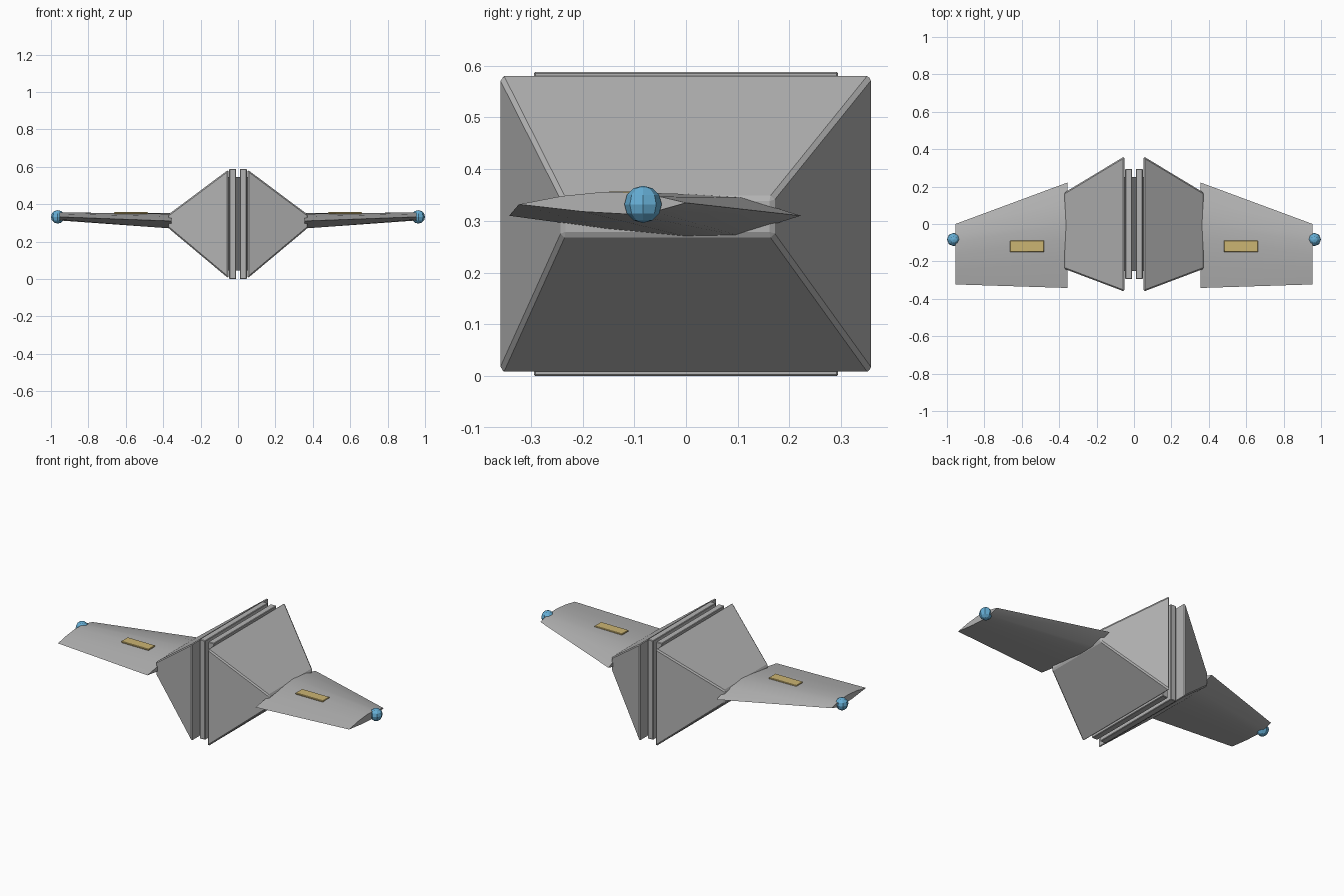
import bpy, bmesh, math
from mathutils import Vector

if "Cube" in bpy.data.objects:
    bpy.data.objects.remove(bpy.data.objects["Cube"], do_unlink=True)


def material(name, rgb):
    m = bpy.data.materials.new(name)
    m.use_nodes = True
    m.diffuse_color = (*rgb, 1)
    m.node_tree.nodes["Principled BSDF"].inputs["Base Color"].default_value = (*rgb, 1)
    return m


GREY = material("hull grey", (0.45, 0.45, 0.45))
DARK = material("core dark grey", (0.13, 0.13, 0.13))
BLUE = material("lamp blue", (0.13, 0.42, 0.66))
GOLD = material("panel gold", (0.60, 0.46, 0.17))


def finish(name, bm, mat, bevel=0, smooth=None):
    bmesh.ops.recalc_face_normals(bm, faces=bm.faces)
    mesh = bpy.data.meshes.new(name)
    bm.to_mesh(mesh)
    bm.free()
    mesh.materials.append(mat)
    ob = bpy.data.objects.new(name, mesh)
    bpy.context.collection.objects.link(ob)
    if bevel:
        mod = ob.modifiers.new("edge bevel", "BEVEL")
        mod.width = bevel
        mod.segments = 1
    if smooth:
        bpy.ops.object.select_all(action="DESELECT")
        ob.select_set(True)
        bpy.context.view_layer.objects.active = ob
        bpy.ops.object.shade_smooth_by_angle(angle=math.radians(smooth))
    return ob


def loft(name, sections, mat, bevel=0, smooth=None):
    """Skin matching (x, [(y, z)...]) sections and cap both ends."""
    bm = bmesh.new()
    rings = [[bm.verts.new((x, y, z)) for y, z in pts] for x, pts in sections]
    for a, b in zip(rings, rings[1:]):
        for i in range(len(a)):
            j = (i + 1) % len(a)
            bm.faces.new((a[i], a[j], b[j], b[i]))
    bm.faces.new(rings[0])
    bm.faces.new(rings[-1])
    return finish(name, bm, mat, bevel, smooth)


def rect(y0, y1, z0, z1):
    return [(y0, z0), (y1, z0), (y1, z1), (y0, z1)]


def box(name, x0, x1, outline, mat, bevel=0):
    return loft(name, [(x0, outline), (x1, outline)], mat, bevel)


# wing cross-sections: rear and nose points joined by a shallow lens
ROOT = [(-.342, .31), (-.2, .334), (-.08, .348), (0, .352), (.11, .345),
        (.222, .31), (.1, .272), (0, .27), (-.15, .284)]
TIP = [(-.323, .332), (-.24, .348), (-.16, .356), (-.1, .355), (-.05, .347),
       (0, .335), (-.06, .318), (-.11, .313), (-.2, .318)]

# central core between the two halves
box("core", -.056, .056, rect(-.25, .25, .045, .545), DARK)

for side, s in (("left", 1), ("right", -1)):
    # inner slab and tapered hull half
    box(side + "_slab", s * .01, s * .047, rect(-.294, .294, 0, .588), GREY, .003)
    loft(side + "_hull", [(s * .052, rect(-.361, .361, .004, .584)),
                          (s * .372, rect(-.24, .168, .272, .345))], GREY, .007)
    # wing
    loft(side + "_wing", [(s * .355, ROOT), (s * .955, TIP)], GREY, 0, 30)
    # panel lying on the wing
    box(side + "_panel", s * .482, s * .662, rect(-.15, -.088, .348, .357), GOLD, .002)
    # wing tip lamp
    bm = bmesh.new()
    bmesh.ops.create_uvsphere(bm, u_segments=8, v_segments=6, radius=.036)
    bmesh.ops.translate(bm, verts=bm.verts, vec=Vector((s * .964, -.083, .332)))
    finish(side + "_lamp", bm, BLUE)
